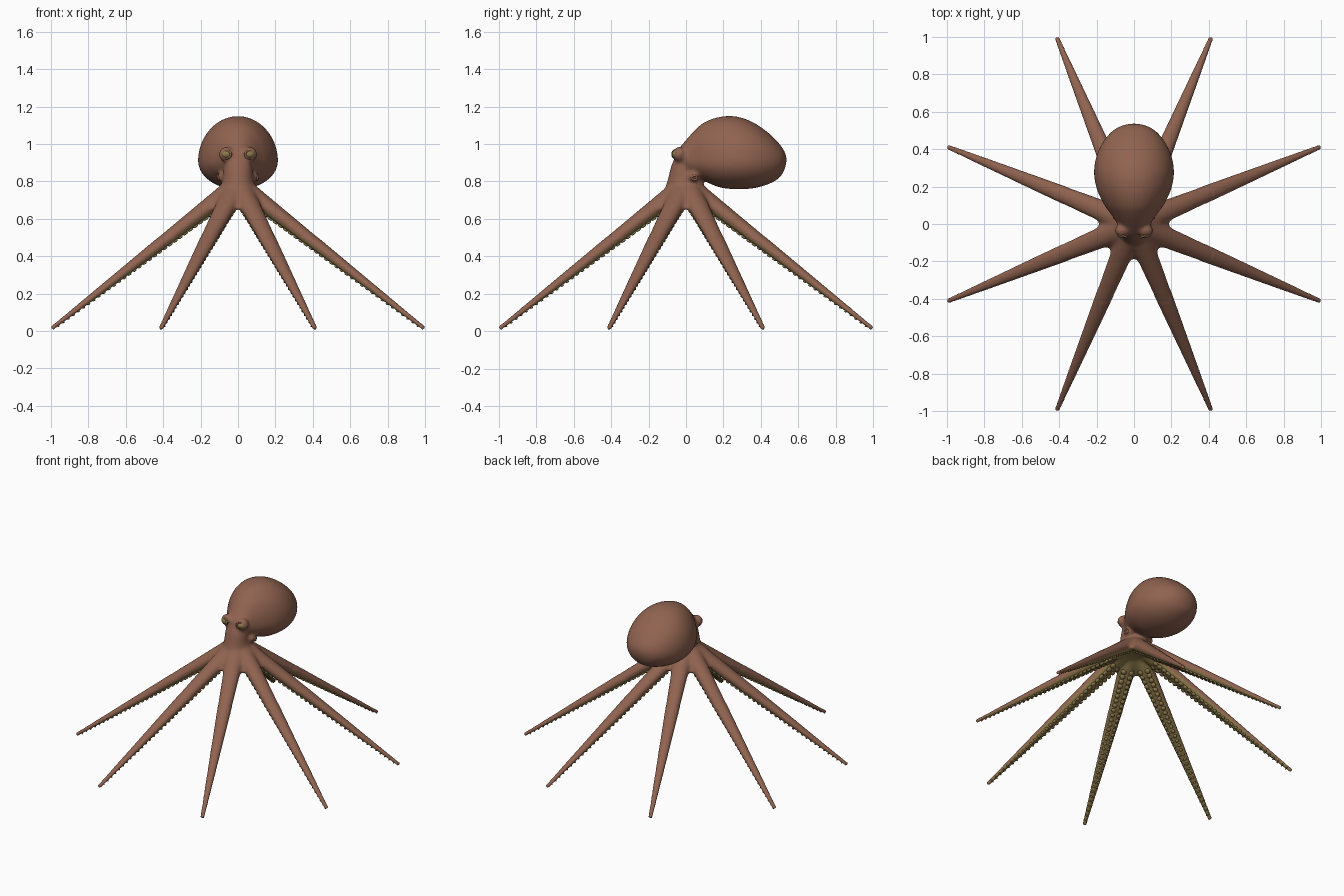
import bpy, bmesh, math
from mathutils import Vector, Matrix

if "Cube" in bpy.data.objects:
    bpy.data.objects.remove(bpy.data.objects["Cube"])

def material(name, rgb):
    m = bpy.data.materials.new(name)
    m.diffuse_color = (*rgb, 1)
    m.use_nodes = True
    m.node_tree.nodes["Principled BSDF"].inputs["Base Color"].default_value = m.diffuse_color
    return m

skin = material("reddish_brown_skin", (0.28, 0.125, 0.08))
olive = material("olive_underside", (0.26, 0.19, 0.07))

def add_object(name, bm, mats):
    me = bpy.data.meshes.new(name)
    bm.to_mesh(me)
    bm.free()
    for m in mats:
        me.materials.append(m)
    ob = bpy.data.objects.new(name, me)
    bpy.context.collection.objects.link(ob)
    for p in me.polygons:
        p.use_smooth = True
    return ob

def loft(bm, rings):
    """Closed skin through rings with equal point counts."""
    rows = [[bm.verts.new(p) for p in ring] for ring in rings]
    n = len(rows[0])
    faces = [bm.faces.new((a[i], a[(i + 1) % n], b[(i + 1) % n], b[i]))
             for a, b in zip(rows, rows[1:]) for i in range(n)]
    faces += [bm.faces.new(rows[0]), bm.faces.new(rows[-1])]
    bmesh.ops.recalc_face_normals(bm, faces=faces)

def refine(keys, steps=4):
    """Catmull-Rom interpolation of key sections."""
    out = []
    for i in range(len(keys) - 1):
        p0, p1 = keys[max(i - 1, 0)], keys[i]
        p2, p3 = keys[i + 1], keys[min(i + 2, len(keys) - 1)]
        for s in range(steps):
            t = s / steps
            out.append([0.5 * (2 * b + (c - a) * t + (2 * a - 5 * b + 4 * c - d) * t * t
                               + (3 * b - a - 3 * c + d) * t ** 3)
                        for a, b, c, d in zip(p0, p1, p2, p3)])
    return out + [list(keys[-1])]

def circle(n):
    return [(math.cos(2 * math.pi * i / n), math.sin(2 * math.pi * i / n)) for i in range(n)]

def ball(bm, centre, radii, segs=24):
    mat = Matrix.Translation(centre) @ Matrix.Diagonal((*radii, 1))
    bmesh.ops.create_uvsphere(bm, u_segments=segs, v_segments=segs // 2, radius=1, matrix=mat)

# Arm layout
ARM_ANGLES = [math.radians(22.5 + 45 * k) for k in range(8)]
R0, R1, Z1, SLOPE = 0.06, 1.078, 0.014, 0.72
PITCH = math.atan(SLOPE)

def arm_frame(angle, t):
    radial = Vector((math.cos(angle), math.sin(angle), 0))
    side = Vector((-radial.y, radial.x, 0))
    down = -radial * math.sin(PITCH) - Vector((0, 0, math.cos(PITCH)))
    r = R0 + (R1 - R0) * t
    centre = radial * r + Vector((0, 0, Z1 + SLOPE * (R1 - r)))
    half_w = 0.064 * (1 - t) + 0.013 * t
    return centre, side, down, half_w, max(half_w * 0.76, 0.0115)

bm = bmesh.new()

# Mantle: egg-shaped sections along y (y, half width, top, middle, bottom)
mantle = [(-0.058, 0.02, 0.945, 0.925, 0.90), (-0.045, 0.05, 0.967, 0.925, 0.88),
          (0.0, 0.088, 1.022, 0.91, 0.84), (0.05, 0.122, 1.077, 0.91, 0.82),
          (0.1, 0.158, 1.117, 0.91, 0.80), (0.18, 0.197, 1.145, 0.91, 0.768),
          (0.27, 0.214, 1.147, 0.91, 0.758), (0.36, 0.202, 1.115, 0.91, 0.763),
          (0.44, 0.165, 1.06, 0.91, 0.785), (0.5, 0.113, 1.0, 0.912, 0.82),
          (0.528, 0.06, 0.957, 0.915, 0.868), (0.537, 0.015, 0.93, 0.917, 0.905)]
loft(bm, [[(w * c, y, mid + s * (top - mid if s > 0 else mid - bot)) for c, s in circle(48)]
          for y, w, top, mid, bot in refine(mantle)])

# Neck flaring into the web, hollow below (z, y centre, half x, half y)
neck = [(0.95, 0.0, 0.055, 0.05), (0.88, -0.015, 0.075, 0.065), (0.80, -0.008, 0.085, 0.092),
        (0.75, 0.0, 0.108, 0.12), (0.70, 0.0, 0.155, 0.16), (0.655, 0.0, 0.192, 0.192)]
rings = refine(neck) + [[0.645, 0, 0.18, 0.18], [0.68, 0, 0.11, 0.11], [0.695, 0, 0.03, 0.03]]
loft(bm, [[(hx * c, yc + hy * s, z) for c, s in circle(48)] for z, yc, hx, hy in rings])

# Arms
for a in ARM_ANGLES:
    rings = []
    for i in range(25):
        c, side, down, w, h = arm_frame(a, i / 24)
        rings.append([c + side * w * u + down * h * v for u, v in circle(20)])
    loft(bm, rings)

# Eye mounds and siphon stubs
for s in (-1, 1):
    ball(bm, (s * 0.062, -0.035, 0.945), (0.042, 0.037, 0.042))
    ball(bm, (s * 0.082, 0.04, 0.825), (0.03, 0.03, 0.028))

# Fuse everything into one skin
rough = add_object("rough_body", bm, [])
mod = rough.modifiers.new("fuse", 'REMESH')
mod.mode = 'VOXEL'
mod.voxel_size = 0.0085
fused = bpy.data.meshes.new_from_object(rough.evaluated_get(bpy.context.evaluated_depsgraph_get()))
bpy.data.objects.remove(rough)

bm = bmesh.new()
bm.from_mesh(fused)
bmesh.ops.smooth_vert(bm, verts=bm.verts, factor=0.5, use_axis_x=True, use_axis_y=True, use_axis_z=True)
blend = [v for v in bm.verts if v.co.z > 0.5]
for _ in range(9):
    bmesh.ops.smooth_vert(bm, verts=blend, factor=0.5, use_axis_x=True, use_axis_y=True, use_axis_z=True)
bm.normal_update()

# Olive on faces turned to the inner side of the arms and web
for f in bm.faces:
    c = f.calc_center_median()
    r = max(math.hypot(c.x, c.y), 1e-4)
    inward = Vector((-c.x / r, -c.y / r, 0)) * math.sin(PITCH) - Vector((0, 0, math.cos(PITCH)))
    below = c.z < 0.735 - 0.6 * max(r - 0.1, 0)
    f.material_index = int(below and f.normal.dot(inward) > 0.3)
add_object("octopus_body", bm, [skin, olive])

# Suckers in two rows under each arm
bm = bmesh.new()
for a in ARM_ANGLES:
    for i in range(32):
        t = 0.1 + 0.87 * i / 31
        c, side, down, w, h = arm_frame(a, t)
        rot = down.to_track_quat('Z', 'Y').to_matrix().to_4x4()
        for s in (-1, 1):
            pos = c + side * s * w * 0.42 + down * h * 0.9
            bmesh.ops.create_cone(bm, cap_ends=True, segments=8, radius1=w * 0.36, radius2=w * 0.26,
                                  depth=0.01, matrix=Matrix.Translation(pos) @ rot)
add_object("suckers", bm, [olive])

# Eyes
bm = bmesh.new()
for s in (-1, 1):
    ball(bm, (s * 0.06, -0.05, 0.945), (0.031, 0.026, 0.023))
add_object("eyes", bm, [olive])

# Eyelids and siphon rims: small rings
def ring(bm, centre, axis, rx, ry, tube):
    rot = Vector(axis).to_track_quat('Z', 'Y').to_matrix()
    n, k = 28, 10
    grid = [[bm.verts.new(Vector(centre) + rot @ Vector(((rx + tube * u) * c, (ry + tube * u) * s, tube * v)))
             for u, v in circle(k)] for c, s in circle(n)]
    for i in range(n):
        for j in range(k):
            p, q, m = grid[i], grid[(i + 1) % n], (j + 1) % k
            bm.faces.new((p[j], q[j], q[m], p[m]))

for name, pos, axis, rx, ry, tube in (
        ("eyelids", (0.064, -0.059, 0.945), (0.45, -0.9, 0), 0.029, 0.021, 0.006),
        ("siphon_rims", (0.104, 0.045, 0.82), (0.9, 0.1, -0.15), 0.014, 0.012, 0.006)):
    bm = bmesh.new()
    for s in (-1, 1):
        ring(bm, (s * pos[0], pos[1], pos[2]), (s * axis[0], axis[1], axis[2]), rx, ry, tube)
    bmesh.ops.recalc_face_normals(bm, faces=bm.faces)
    add_object(name, bm, [skin])
